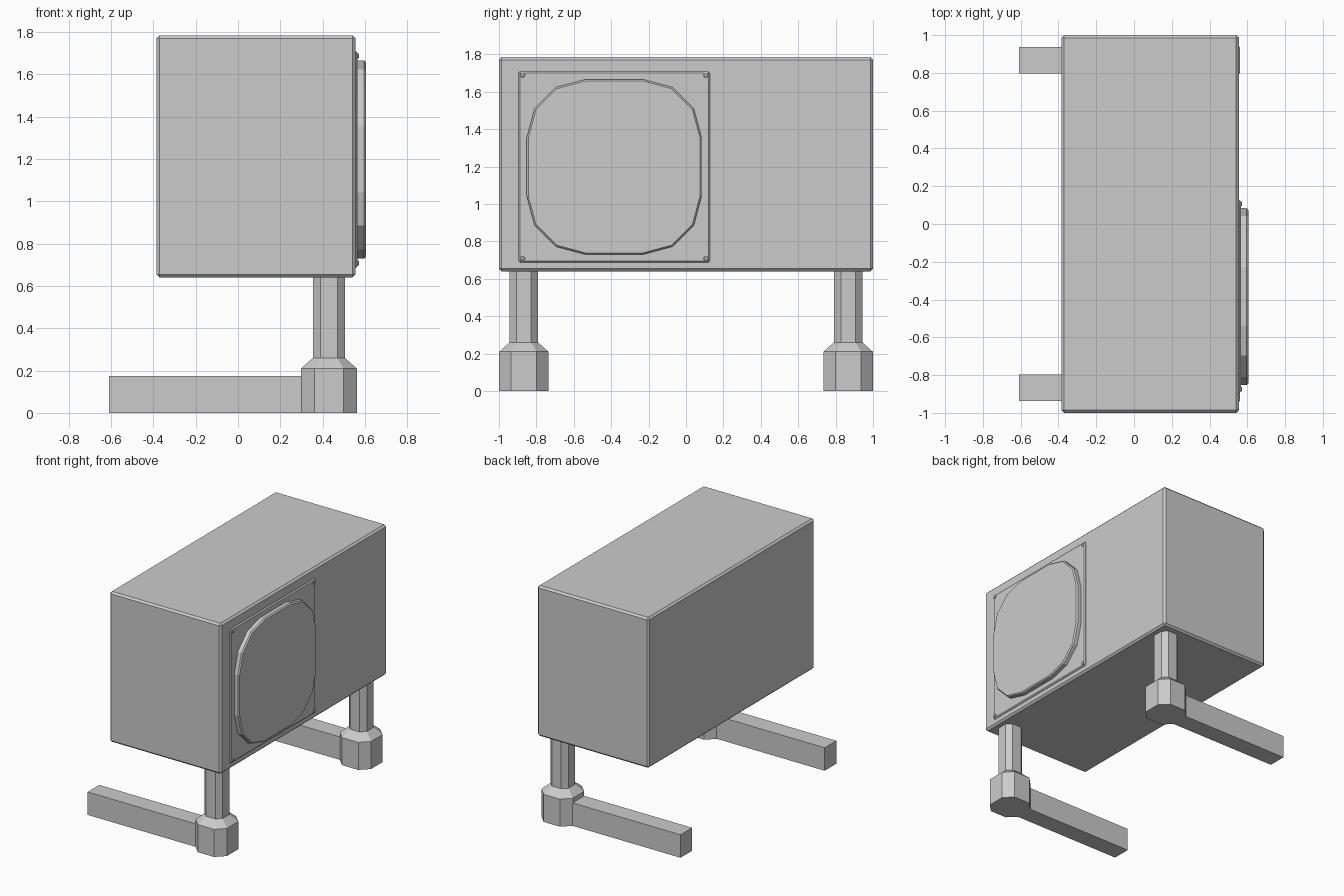
import bpy, bmesh, math

if "Cube" in bpy.data.objects:
    bpy.data.objects.remove(bpy.data.objects["Cube"])


def finish(bm, name):
    bmesh.ops.recalc_face_normals(bm, faces=bm.faces)
    me = bpy.data.meshes.new(name)
    bm.to_mesh(me)
    bm.free()
    ob = bpy.data.objects.new(name, me)
    bpy.context.collection.objects.link(ob)
    return ob


def box(name, lo, hi, bevel=0):
    bm = bmesh.new()
    bmesh.ops.create_cube(bm, size=1)
    for v in bm.verts:
        v.co = [(a + b) / 2 + c * (b - a) for a, b, c in zip(lo, hi, v.co)]
    ob = finish(bm, name)
    if bevel:
        m = ob.modifiers.new("edge_bevel", 'BEVEL')
        m.width = bevel
        m.segments = 1
    return ob


def rounded_square(half, r, seg):
    """Outline of a square with corners rounded in seg steps."""
    pts = []
    for k, (sx, sy) in enumerate([(1, 1), (-1, 1), (-1, -1), (1, -1)]):
        for i in range(seg + 1):
            a = math.pi / 2 * (k + i / seg)
            pts.append((sx * (half - r) + r * math.cos(a),
                        sy * (half - r) + r * math.sin(a)))
    return pts


def loft(name, levels, place):
    """Join equal-sized outlines, given as (height, outline), with end caps."""
    bm = bmesh.new()
    rings = [[bm.verts.new(place(u, v, h)) for u, v in outline]
             for h, outline in levels]
    n = len(rings[0])
    for a, b in zip(rings, rings[1:]):
        for i in range(n):
            j = (i + 1) % n
            bm.faces.new((a[i], a[j], b[j], b[i]))
    bm.faces.new(rings[0])
    bm.faces.new(rings[-1])
    return finish(bm, name)


# Cabinet
box("cabinet", (-0.385, -1, 0.64), (0.555, 1, 1.785), 0.014)

# Fan panel with rounded-square grille cover
CY, CZ = -0.384, 1.198
box("fan_panel", (0.54, CY - 0.511, CZ - 0.511),
    (0.566, CY + 0.511, CZ + 0.511), 0.008)
cover = [(h, rounded_square(s, s - 0.155, 3))
         for h, s in [(0.56, 0.468), (0.596, 0.468), (0.605, 0.459)]]
loft("fan_cover", cover, lambda u, v, h: (h, CY + u, CZ + v))

# Panel screws
for sy in (-1, 1):
    for sz in (-1, 1):
        screw = [(h, rounded_square(r, r * 0.6, 1))
                 for h, r in [(0.56, 0.012), (0.569, 0.012), (0.572, 0.008)]]
        loft("panel_screw", screw,
             lambda u, v, h: (h, CY + sy * 0.49 + u, CZ + sz * 0.49 + v))

# Stands: octagonal foot and post with a long beam behind
for s, side in ((-1, "left"), (1, "right")):
    y = s * 0.867
    levels = [(z, rounded_square(r, r * 0.48, 1)) for z, r in
              [(0, 0.132), (0.21, 0.132), (0.26, 0.076), (0.65, 0.076)]]
    loft(side + "_post", levels, lambda u, v, h: (0.43 + u, y + v, h))
    box(side + "_beam", (-0.61, y - 0.07, 0), (0.32, y + 0.07, 0.175))
